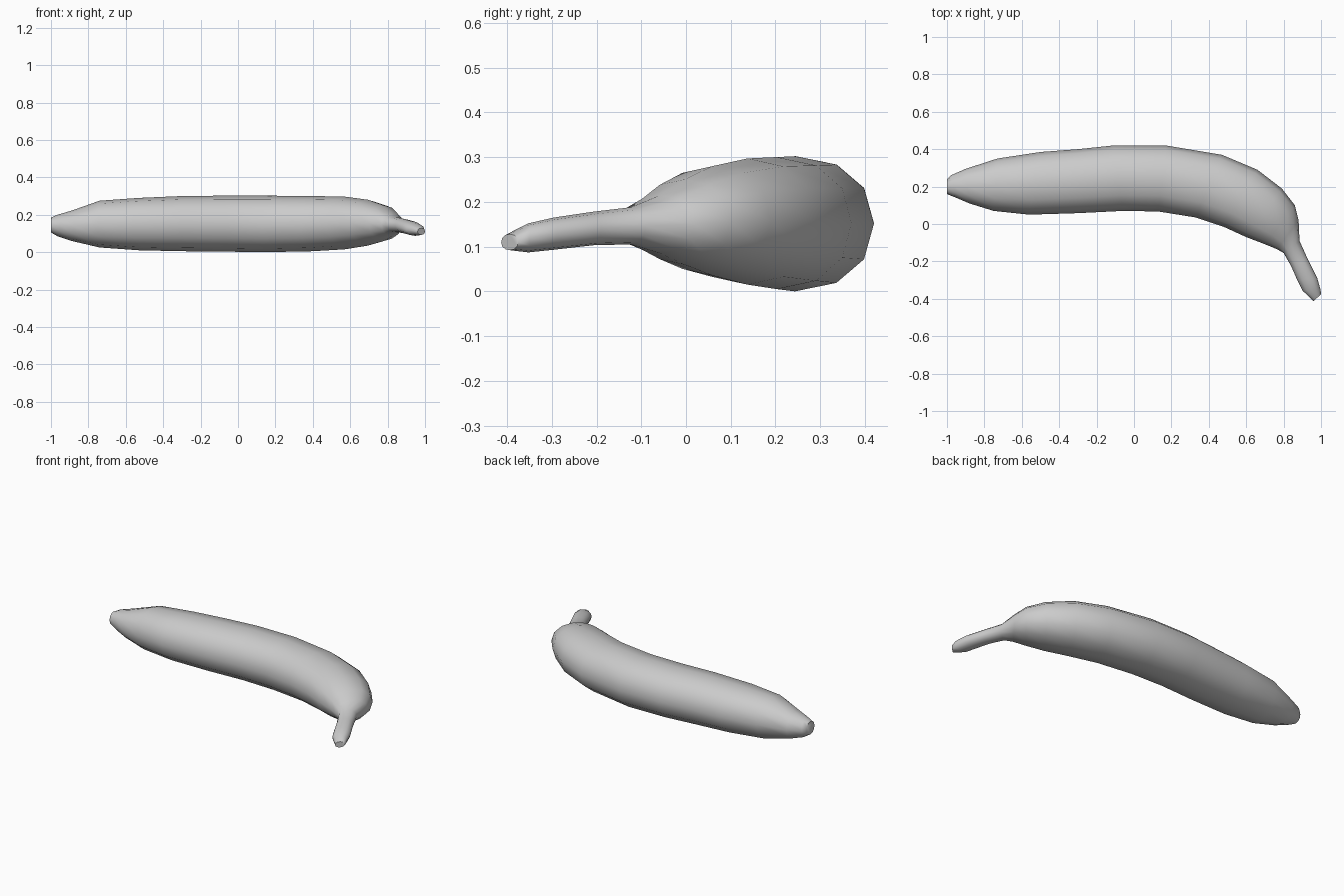
import bpy, bmesh, math
from mathutils import Vector

# Cross-sections along the fruit: outer xy, inner xy, bottom z, top z
SECTIONS = [
    (-1.00, 0.24, -1.00, 0.16, 0.105, 0.185),    # blossom tip
    (-0.98, 0.26, -0.95, 0.14, 0.085, 0.200),
    (-0.90, 0.295, -0.88, 0.11, 0.06, 0.222),
    (-0.73, 0.35, -0.75, 0.07, 0.025, 0.275),
    (-0.50, 0.385, -0.56, 0.05, 0.01, 0.29),
    (-0.30, 0.40, -0.30, 0.058, 0.005, 0.30),
    (-0.11, 0.42, -0.06, 0.07, 0.003, 0.302),
    (0.17, 0.42, 0.13, 0.067, 0.0, 0.302),
    (0.47, 0.37, 0.33, 0.035, 0.005, 0.30),
    (0.66, 0.29, 0.48, -0.015, 0.015, 0.297),
    (0.79, 0.19, 0.60, -0.07, 0.035, 0.28),
    (0.86, 0.10, 0.70, -0.108, 0.06, 0.25),
    (0.88, 0.02, 0.765, -0.135, 0.085, 0.215),
    (0.885, -0.09, 0.80, -0.155, 0.105, 0.188),  # stem begins
    (0.93, -0.19, 0.84, -0.225, 0.103, 0.178),
    (0.98, -0.29, 0.873, -0.30, 0.093, 0.165),
    (0.997, -0.35, 0.90, -0.355, 0.087, 0.152),
    (1.00, -0.375, 0.96, -0.413, 0.092, 0.128),  # cut stem end
]
SIDES = 12


def soft(v):
    # slightly squarer than a circle
    return math.copysign(abs(v) ** 0.93, v)


bm = bmesh.new()
rings = []
for ox, oy, ix, iy, lo, hi in SECTIONS:
    outer, inner = Vector((ox, oy, 0)), Vector((ix, iy, 0))
    mid, half = (outer + inner) / 2, (outer - inner) / 2
    ring = []
    for k in range(SIDES):
        a = 2 * math.pi * k / SIDES
        p = mid + half * soft(math.cos(a))
        p.z = (lo + hi) / 2 + (hi - lo) / 2 * soft(math.sin(a))
        ring.append(bm.verts.new(p))
    rings.append(ring)

# Skin and end caps
for a, b in zip(rings, rings[1:]):
    for k in range(SIDES):
        n = (k + 1) % SIDES
        bm.faces.new((a[k], a[n], b[n], b[k]))
bm.faces.new(rings[0])
bm.faces.new(rings[-1])
bmesh.ops.recalc_face_normals(bm, faces=bm.faces)

mesh = bpy.data.meshes.new("banana")
bm.to_mesh(mesh)
bm.free()
banana = bpy.data.objects.new("banana", mesh)
bpy.context.collection.objects.link(banana)
bpy.context.view_layer.objects.active = banana
banana.select_set(True)
bpy.ops.object.shade_smooth_by_angle(angle=math.radians(50))
